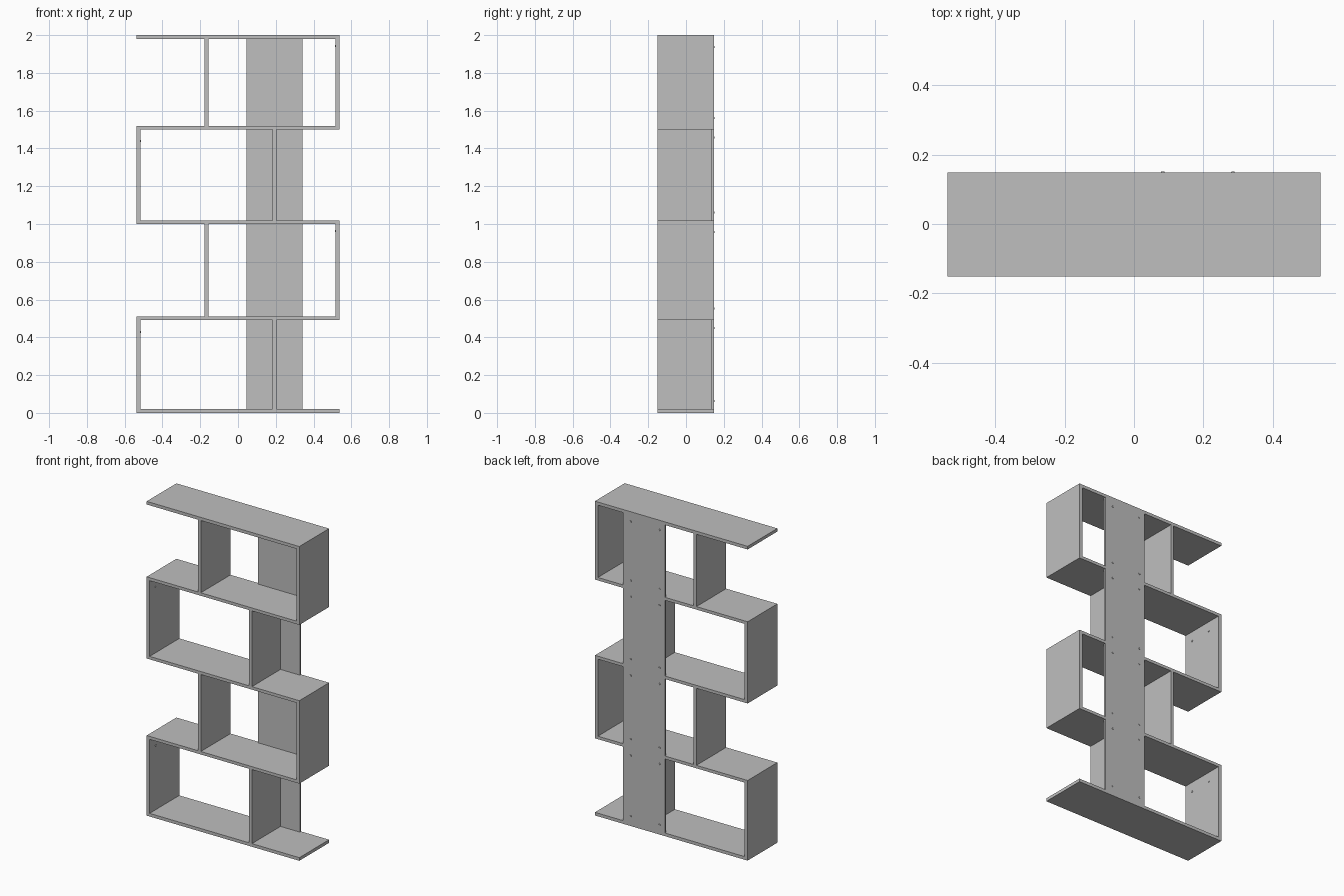
import bpy, math
from mathutils import Vector

if "Cube" in bpy.data.objects:
    bpy.data.objects.remove(bpy.data.objects["Cube"])

mat = bpy.data.materials.new("plain grey")
mat.diffuse_color = (0.52, 0.52, 0.52, 1)
mat.use_nodes = True
mat.node_tree.nodes["Principled BSDF"].inputs["Base Color"].default_value = mat.diffuse_color

W = 0.5375            # half width
F, B = -0.151, 0.148  # front and back of the boards
T = 0.021             # board thickness
BACK_T = 0.012        # back panel thickness


def box(name, x, y, z):
    """Board spanning the given (min, max) ranges."""
    bpy.ops.mesh.primitive_cube_add(size=1, location=[sum(r) / 2 for r in (x, y, z)])
    ob = bpy.context.object
    ob.name = name
    ob.scale = [r[1] - r[0] for r in (x, y, z)]
    bpy.ops.object.transform_apply(location=False, rotation=False, scale=True)
    ob.data.materials.append(mat)


def screw(name, pos, normal):
    """Small low screw cap sitting on a face."""
    n = Vector(normal)
    bpy.ops.mesh.primitive_cone_add(vertices=16, radius1=0.007, radius2=0.0045, depth=0.006,
                                    location=pos,
                                    rotation=n.to_track_quat('Z', 'Y').to_euler())
    ob = bpy.context.object
    ob.name = name
    ob.data.materials.append(mat)
    bpy.ops.object.shade_smooth_by_angle(angle=math.radians(30))


# Horizontal shelves
shelves = [(0, 0.02), (0.491, 0.51), (1.0, 1.019), (1.501, 1.52), (1.98, 2.0)]
for i, z in enumerate(shelves):
    box(f"shelf_{i + 1}", (-W, W), (F, B), z)

# Four levels, with the closed side alternating left and right
for i in range(4):
    z = (shelves[i][1], shelves[i + 1][0])
    n = i + 1
    if i % 2 == 0:
        box(f"side_panel_{n}", (-W, -W + T), (F, B), z)
        box(f"divider_{n}", (0.183, 0.204), (F, B - BACK_T), z)
        face, normal, zs = -W + T, (1, 0, 0), z[1] - 0.062
    else:
        box(f"side_panel_{n}", (W - T, W), (F, B), z)
        box(f"divider_{n}", (-0.177, -0.156), (F, B), z)
        face, normal, zs = W - T, (-1, 0, 0), z[1] - 0.038
    for k, y in enumerate((-0.09, 0.06)):
        screw(f"side_screw_{n}_{k + 1}", (face, y, zs), normal)

    # Back panel with a screw cap near each corner
    box(f"back_panel_{n}", (0.044, 0.341), (B - BACK_T, B), z)
    for j, x in enumerate((0.083, 0.285)):
        for k, zz in enumerate((z[0] + 0.042, z[1] - 0.042)):
            screw(f"back_screw_{n}_{j + 1}_{k + 1}", (x, B, zz), (0, 1, 0))
